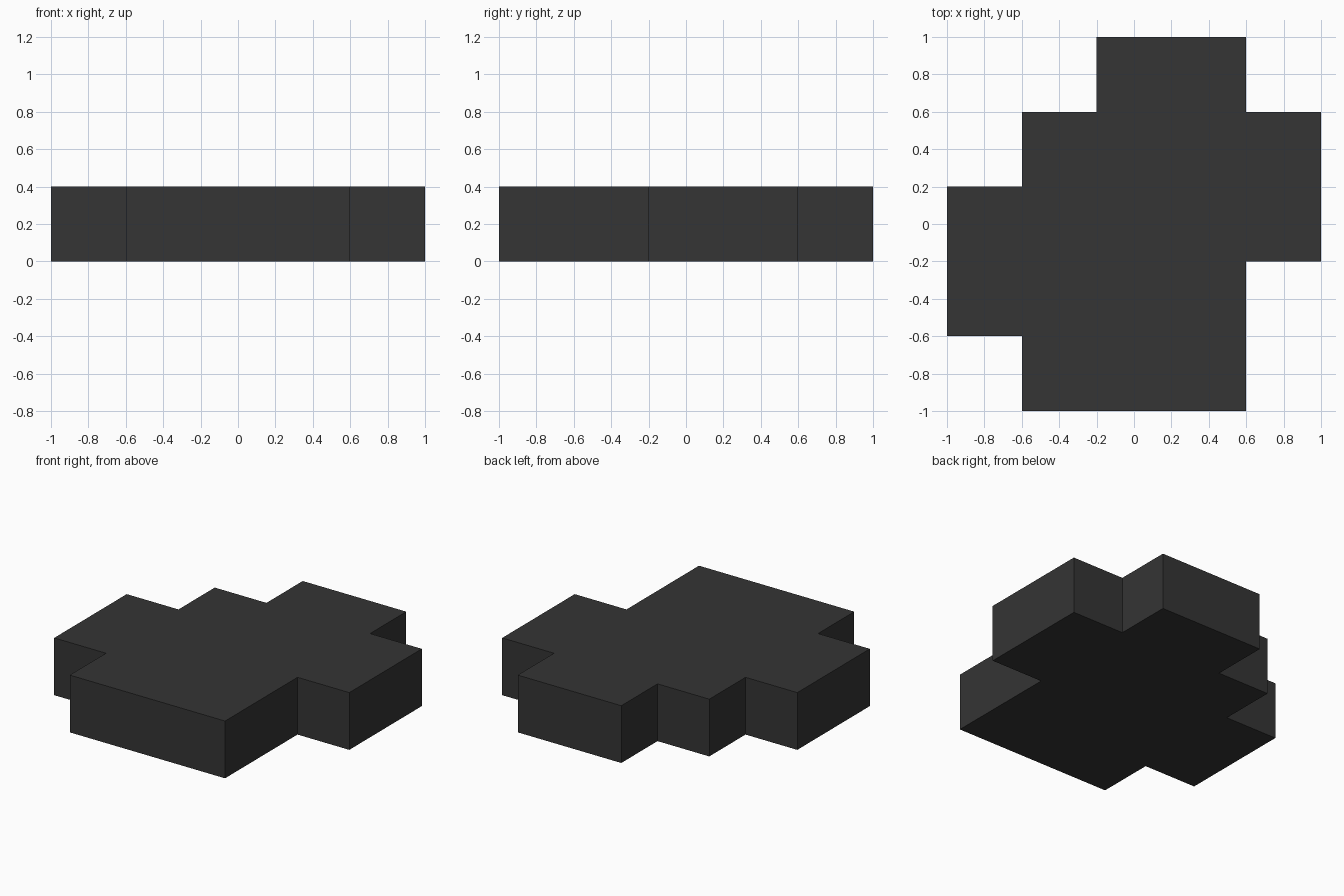
import bpy
import bmesh

if "Cube" in bpy.data.objects:
    bpy.data.objects.remove(bpy.data.objects["Cube"])

HEIGHT = 0.4

# Stepped outline of the slab, seen from above
OUTLINE = [
    (-0.6, -1.0), (0.6, -1.0), (0.6, -0.2), (1.0, -0.2), (1.0, 0.6),
    (0.6, 0.6), (0.6, 1.0), (-0.2, 1.0), (-0.2, 0.6), (-0.6, 0.6),
    (-0.6, 0.2), (-1.0, 0.2), (-1.0, -0.6), (-0.6, -0.6),
]

# Dark grey material
dark_grey = bpy.data.materials.new("dark_grey")
dark_grey.diffuse_color = (0.035, 0.035, 0.035, 1.0)
dark_grey.use_nodes = True
dark_grey.node_tree.nodes["Principled BSDF"].inputs["Base Color"].default_value = dark_grey.diffuse_color

# Stepped slab: outline face extruded straight up
bm = bmesh.new()
base = bm.faces.new([bm.verts.new((x, y, 0.0)) for x, y in OUTLINE])
extruded = bmesh.ops.extrude_face_region(bm, geom=[base], use_keep_orig=True)
top_verts = [g for g in extruded["geom"] if isinstance(g, bmesh.types.BMVert)]
bmesh.ops.translate(bm, verts=top_verts, vec=(0.0, 0.0, HEIGHT))
bmesh.ops.recalc_face_normals(bm, faces=bm.faces)

mesh = bpy.data.meshes.new("stepped_slab")
bm.to_mesh(mesh)
bm.free()
mesh.materials.append(dark_grey)
slab = bpy.data.objects.new("stepped_slab", mesh)
bpy.context.collection.objects.link(slab)
